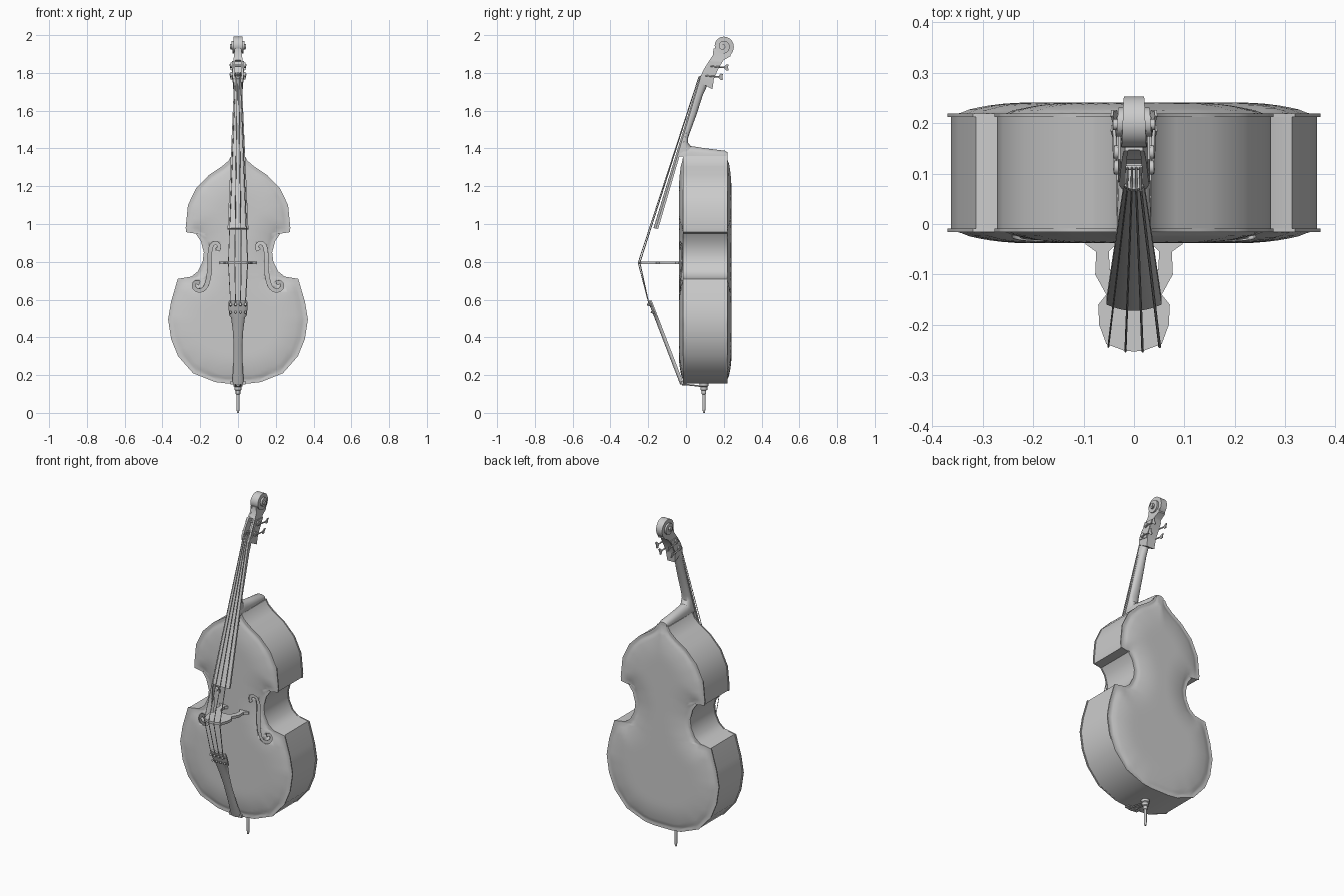
import bpy, bmesh, math
from mathutils import Vector

if "Cube" in bpy.data.objects:
    bpy.data.objects.remove(bpy.data.objects["Cube"])


def finish(name, bm, angle=35):
    bmesh.ops.recalc_face_normals(bm, faces=bm.faces)
    me = bpy.data.meshes.new(name)
    bm.to_mesh(me)
    bm.free()
    ob = bpy.data.objects.new(name, me)
    bpy.context.collection.objects.link(ob)
    bpy.ops.object.select_all(action='DESELECT')
    ob.select_set(True)
    bpy.context.view_layer.objects.active = ob
    bpy.ops.object.shade_smooth_by_angle(angle=math.radians(angle))
    return ob


def loft(name, rings, caps=True, angle=35):
    bm = bmesh.new()
    vs = [[bm.verts.new(p) for p in r] for r in rings]
    n = len(vs[0])
    for a, b in zip(vs, vs[1:]):
        for i in range(n):
            j = (i + 1) % n
            bm.faces.new((a[i], a[j], b[j], b[i]))
    if caps:
        ends = [bm.faces.new(vs[0]), bm.faces.new(vs[-1])]
        bmesh.ops.triangulate(bm, faces=ends)
    return finish(name, bm, angle)


def rod(name, pts, radii, n=12):
    # round rod through points, one radius per point
    if not isinstance(radii, (list, tuple)):
        radii = [radii] * len(pts)
    pts = [Vector(p) for p in pts]
    axis = (pts[-1] - pts[0]).normalized()
    rot = axis.to_track_quat('Z', 'Y')
    rings = [[p + rot @ Vector((r * math.cos(2 * math.pi * i / n), r * math.sin(2 * math.pi * i / n), 0))
              for i in range(n)] for p, r in zip(pts, radii)]
    return loft(name, rings)


def half_round(F, B, w, n=10):
    # flat at F, rounded towards B; F and B are (y, z)
    out = []
    for i in range(n + 1):
        a = math.pi * i / n
        s = math.sin(a) ** 0.7
        out.append((w * math.cos(a), F[0] + (B[0] - F[0]) * s, F[1] + (B[1] - F[1]) * s))
    return out


def chaikin(p):
    q = [p[0]]
    for a, b in zip(p, p[1:]):
        q += [tuple(.75 * u + .25 * v for u, v in zip(a, b)), tuple(.25 * u + .75 * v for u, v in zip(a, b))]
    return q + [p[-1]]


# ---- body outline: (half width, z), top to bottom
OUT = [(.035, 1.362), (.05, 1.335), (.085, 1.305), (.153, 1.26), (.222, 1.19), (.265, 1.10), (.277, .98),
       (.274, .957), (.224, .949), (.197, .91), (.181, .85), (.187, .80), (.212, .75), (.247, .722),
       (.319, .71), (.354, .59), (.37, .495), (.354, .39), (.317, .30), (.238, .21), (.12, .163), (.06, .156)]
EDGE = [Vector(p) for p in [(0, OUT[0][1])] + OUT + [(0, .154)]]


def edge_dist(x, z):
    p, best = Vector((abs(x), z)), 9
    for a, b in zip(EDGE, EDGE[1:]):
        d = b - a
        t = max(0, min(1, (p - a).dot(d) / d.length_squared))
        best = min(best, (p - a - d * t).length)
    return best


def arch(d):
    t = max(0, min(1, (d - .014) / .15))
    return .022 * (1 - (1 - t) ** 2.2) - (.002 if .014 < d < .03 else 0)


def plate(name, y0, sgn, cols=32):
    rows = []
    for (w0, z0), (w1, z1) in zip(OUT, OUT[1:]):
        k = max(1, int(math.hypot(w1 - w0, z1 - z0) / .022))
        rows += [(w0 + (w1 - w0) * i / k, z0 + (z1 - z0) * i / k) for i in range(k)]
    rows.append(OUT[-1])
    rings = []
    for w, z in rows:
        xs = [w * math.sin(math.pi / 2 * (2 * i / cols - 1)) for i in range(cols + 1)]
        ys = [y0 + sgn * arch(edge_dist(x, z)) for x in xs]
        rings.append([(x, y, z) for x, y in zip(xs, ys)] +
                     [(x, y - sgn * .007, z) for x, y in zip(xs[::-1], ys[::-1])])
    return loft(name, rings, angle=40)


front = plate("front_plate", -.016, -1)
plate("back_plate", .219, 1)
loop = [(w * .982, z - .003 if z > 1.3 else z) for w, z in OUT]
loop = loop + [(-w, z) for w, z in loop[::-1]]
loft("ribs", [[(x, y, z) for x, z in loop] for y in (-.011, .214)], caps=False, angle=32)

# ---- f-shaped sound holes cut through the front
F = [(.108, .862), (.097, .882), (.113, .903), (.14, .893), (.15, .85), (.148, .78), (.157, .70), (.178, .653),
     (.215, .646), (.238, .668), (.228, .695), (.205, .688)]
path = [Vector(p) for p in chaikin(chaikin(F))]
for s in (1, -1):
    rings = []
    for i, p in enumerate(path):
        d = (path[min(i + 1, len(path) - 1)] - path[max(i - 1, 0)]).normalized()
        u = abs(2 * i / (len(path) - 1) - 1)
        n = Vector((-d.y, d.x)) * (.010 if u > .85 else .010 - .004 * u)
        a, b = p + n, p - n
        rings.append([(s * a.x, -.1, a.y), (s * b.x, -.1, b.y), (s * b.x, .03, b.y), (s * a.x, .03, a.y)])
    cut = loft("sound_hole_cutter", rings)
    cut.hide_render = True
    bpy.context.view_layer.objects.active = front
    m = front.modifiers.new("sound_hole", 'BOOLEAN')
    m.object, m.operation, m.solver = cut, 'DIFFERENCE', 'EXACT'
    bpy.ops.object.modifier_move_to_index(modifier=m.name, index=0)
    bpy.ops.object.modifier_apply(modifier=m.name)
    bpy.data.objects.remove(cut)


# ---- fingerboard, curved across, tapering to the nut
def board_ring(y, z, w, side, sag):
    r = [(w, y, z), (-w, y, z)]
    for i in range(11):
        u = -1 + i / 5
        h = side + sag * (1 - u * u)
        r.append((w * u, y - .956 * h, z + .293 * h))
    return r


loft("fingerboard", [board_ring(-.148, .972, .055, .012, .013), board_ring(.085, 1.766, .02, .010, .006)])
loft("nut", [board_ring(.084, 1.764, .021, .011, .009), board_ring(.088, 1.776, .021, .011, .009)])

# ---- neck and heel
loft("neck", [half_round(*a) for a in [
    ((.08, 1.765), (.118, 1.745), .022), ((.06, 1.69), (.088, 1.68), .023), ((.033, 1.59), (.057, 1.582), .026),
    ((-.003, 1.465), (.012, 1.46), .030), ((-.012, 1.435), (.010, 1.432), .031),
    ((-.024, 1.40), (.03, 1.405), .033), ((-.038, 1.357), (.06, 1.39), .035)]])
loft("heel", [half_round(*a) for a in [
    ((-.042, 1.357), (-.040, 1.385), .036), ((-.01, 1.357), (-.01, 1.42), .035), ((.03, 1.357), (.03, 1.412), .034),
    ((.1, 1.357), (.1, 1.401), .032), ((.205, 1.357), (.205, 1.388), .03), ((.219, 1.362), (.219, 1.380), .026)]])

# ---- open pegbox (U section), scroll and tuners
rings = []
for f, b, w, dep in [((.07, 1.752), (.14, 1.713), .025, .02), ((.076, 1.78), (.147, 1.765), .029, .05),
                     ((.078, 1.784), (.148, 1.770), .029, .6), ((.095, 1.82), (.17, 1.82), .028, .65),
                     ((.12, 1.86), (.195, 1.862), .025, .6), ((.125, 1.867), (.2, 1.868), .024, .03),
                     ((.143, 1.895), (.235, 1.888), .021, .02), ((.145, 1.93), (.235, 1.92), .018, .02)]:
    i = (f[0] + (b[0] - f[0]) * dep, f[1] + (b[1] - f[1]) * dep)
    v = w * .6
    rings.append([(x, p[0], p[1]) for x, p in
                  [(-w, f), (-w, b), (w, b), (w, f), (v, f), (v, i), (-v, i), (-v, f)]])
loft("pegbox", rings)

rings = []
for k in range(61):
    t = k / 60 * 4 * math.pi
    a = t - math.radians(65)
    r1 = .06 - .0035 * t
    r0 = max(.002, (r1 - .022) * .85)
    w = .018 + .0017 * t
    rings.append([(x, .197 + r * math.cos(a), 1.941 + r * math.sin(a))
                  for x, r in [(-w, r0), (-w, r1), (w, r1), (w, r0)]])
loft("scroll", rings)
rod("scroll_eye", [(-.042, .197, 1.941), (.042, .197, 1.941)], .011, 16)

for s in (1, -1):
    plate_pts = [(.083, 1.775), (.14, 1.765), (.19, 1.858), (.128, 1.862)]
    loft("tuner_plate", [[(s * x, y, z) for y, z in plate_pts] for x in (.027, .032)])
    for y, z in ((.112, 1.79), (.142, 1.84)):
        rod("string_post", [(-.026, y, z), (.026, y, z)], .005)
        rod("tuner_gear", [(s * .031, y, z), (s * .039, y, z)], .014, 16)
        rod("tuner_shaft", [(s * .037, y - .012, z - .004), (s * .039, y + .065, z - .012)], .004)
        # butterfly key
        ky, kz = y + .06, z - .011
        key = [(0, -.004), (.012, -.017), (.024, -.015), (.02, 0), (.024, .015), (.012, .017), (0, .004)]
        loft("tuner_key", [[(s * (x + q * .25), ky + p, kz + q) for p, q in key] for x in (.037, .042)])

# ---- bridge: legs, waist and arched top
half = [(.03, -.12), (.048, -.09), (.05, -.055), (.038, -.042), (.038, -.032), (.098, -.027), (.096, -.04),
        (.075, -.055), (.077, -.10), (.055, -.14), (.071, -.16), (.069, -.2), (.055, -.238), (.02, -.251)]
outline = [(0, -.127)] + half + [(0, -.253)] + [(-x, y) for x, y in half[::-1]]
loft("bridge", [[(x, y, z) for x, y in outline] for z in (.787, .802)])


# ---- tailpiece, slightly domed, hung from the bottom saddle
def tail_ring(z, w, th=.016):
    y = -.018 - (z - .15) * .385
    return [(w * math.cos(math.pi * i / 8), y - th * math.sin(math.pi * i / 8) * .8, z) for i in range(9)] + \
           [(-w, y + .008, z), (w, y + .008, z)]


loft("tailpiece", [tail_ring(*a) for a in [(.15, .028), (.17, .03), (.25, .025), (.36, .023), (.44, .028),
                                           (.505, .037), (.515, .046), (.55, .05), (.588, .05), (.595, .046)]])
loft("saddle", [[(x, y, z) for x, z in [(-.04, .150), (.04, .150), (.04, .168), (-.04, .168)]]
                for y in (-.026, .002)])
for s in (1, -1):
    rod("tail_wire", [(s * .016, -.02, .15), (s * .014, .03, .147), (s * .008, .085, .14)], .004, 8)

# ---- strings, with holders on the tailpiece
for k in (-1.5, -.5, .5, 1.5):
    yb = -.244 if abs(k) > 1 else -.253
    r = .0018 + .0003 * (k + 1.5)
    pts = [(k * .0085, .112, 1.80), (k * .009, .068, 1.778), (k * .034, yb, .795), (k * .026, -.196, .575)]
    for a, b in zip(pts, pts[1:]):
        rod("string", [a, b], r, 6)
    rod("string_holder", [(k * .026, -.182, .57), (k * .026, -.205, .576)], .007, 10)
    rod("string_end", [(k * .026, -.168, .53), (k * .026, -.186, .535)], .006, 10)

# ---- end pin
rod("end_pin_collar", [(0, .095, z) for z in (.16, .142, .138, .122, .118)], [.024, .024, .018, .018, .012], 16)
rod("end_pin", [(0, .095, z) for z in (.12, .1, .098, .02, 0)], [.012, .012, .008, .008, .005], 12)
